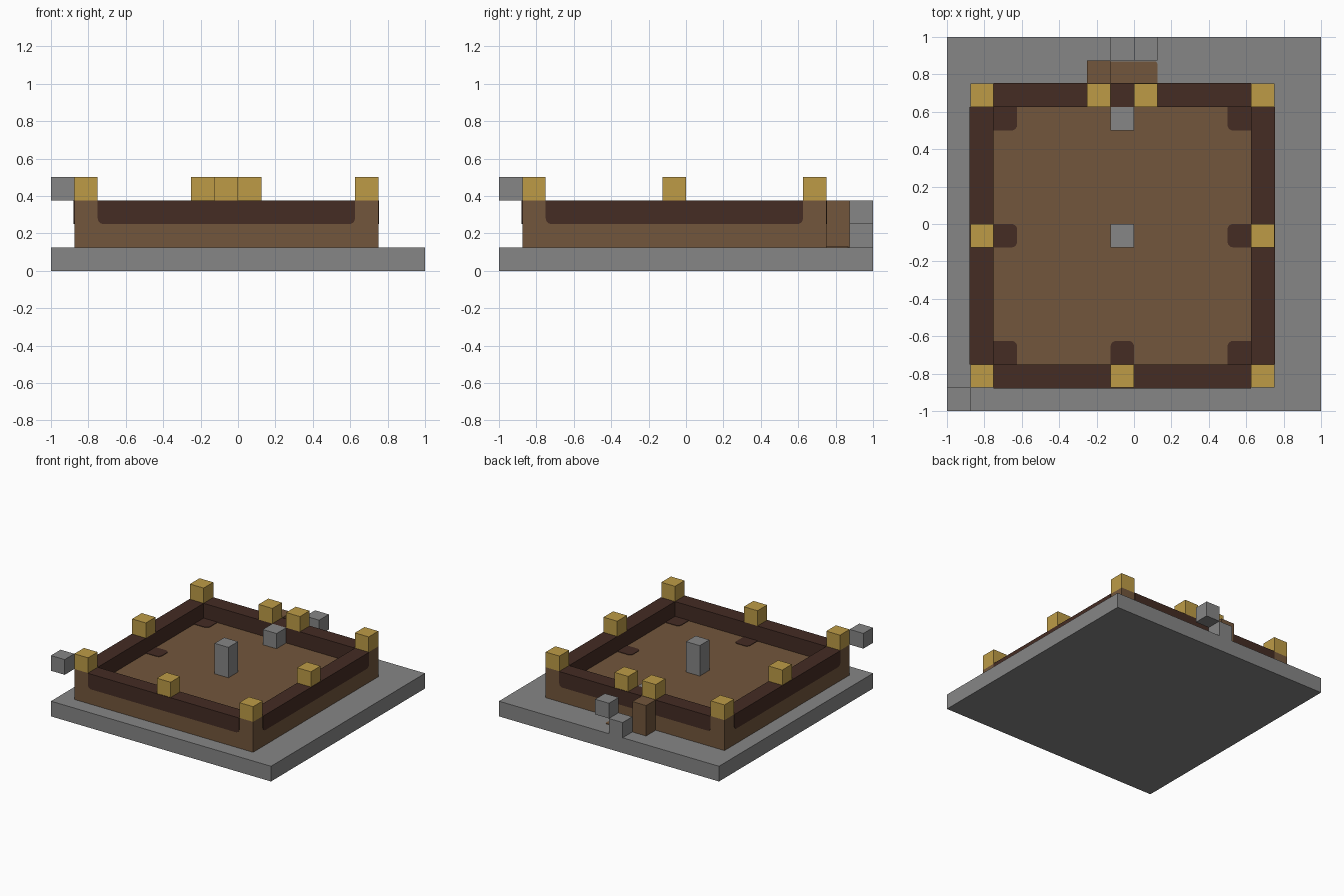
import bpy, bmesh, math
from mathutils import Vector, Matrix

U = 0.125                       # one block
C = Vector((-U / 2, -U / 2, 0))  # middle of the walled pit
THIN = 0.004

if "Cube" in bpy.data.objects:
    bpy.data.objects.remove(bpy.data.objects["Cube"])


def material(name, rgb):
    m = bpy.data.materials.new(name)
    m.use_nodes = True
    m.diffuse_color = (*rgb, 1)
    m.node_tree.nodes["Principled BSDF"].inputs["Base Color"].default_value = (*rgb, 1)
    return m


stone = material("stone grey", (0.24, 0.24, 0.24))
earth = material("earth brown", (0.171, 0.094, 0.045))
dark = material("dark wood", (0.058, 0.025, 0.017))
gold = material("gold", (0.51, 0.33, 0.062))


def finish(name, bm, *mats):
    mesh = bpy.data.meshes.new(name)
    bm.normal_update()
    bm.to_mesh(mesh)
    bm.free()
    for m in mats:
        mesh.materials.append(m)
    ob = bpy.data.objects.new(name, mesh)
    bpy.context.collection.objects.link(ob)
    return ob


def box(name, low, high, mat):
    low, high = Vector(low), Vector(high)
    bm = bmesh.new()
    bmesh.ops.create_cube(bm, size=1)
    for v in bm.verts:
        v.co = (low + high) / 2 + v.co * (high - low)
    return finish(name, bm, mat)


def block(name, x, y, z, mat, tall=1):
    """Grid block whose middle is x, y from the pit middle, in block units."""
    mid = C + Vector((x * U, y * U, 0))
    return box(name, (mid.x - U / 2, mid.y - U / 2, z),
               (mid.x + U / 2, mid.y + U / 2, z + tall * U), mat)


def plate(name, w, h, rounded, radius, matrix, mat):
    """Thin plate in its own xy plane; corners listed in rounded get an arc."""
    bm = bmesh.new()
    pts = []
    for k, (sx, sy) in enumerate([(1, 1), (-1, 1), (-1, -1), (1, -1)]):
        if (sx, sy) not in rounded:
            pts.append((sx * w / 2, sy * h / 2, 0))
            continue
        for s in range(6):
            a = math.pi / 2 * (k + s / 5)
            pts.append((sx * (w / 2 - radius) + radius * math.cos(a),
                        sy * (h / 2 - radius) + radius * math.sin(a), 0))
    face = bm.faces.new([bm.verts.new(p) for p in pts])
    up = bmesh.ops.extrude_face_region(bm, geom=[face])["geom"]
    for v in up:
        if isinstance(v, bmesh.types.BMVert):
            v.co.z += THIN
    bmesh.ops.recalc_face_normals(bm, faces=bm.faces[:])
    ob = finish(name, bm, mat)
    ob.matrix_world = matrix
    return ob


# Base slab and the raised floor inside the wall
box("base_slab", (-1, -1, 0), (1, 1, U), stone)
floor_half = 6.5 * U
box("raised_floor", (C.x - floor_half, C.y - floor_half, U),
    (C.x + floor_half, C.y + floor_half, 2 * U), earth)

# Wall rim: a square ring, dark on top and inside, earth outside
bm = bmesh.new()
rings = []
for half, z in ((6.5, 2), (6.5, 3), (5.5, 3), (5.5, 2)):
    rings.append([bm.verts.new(C + Vector((sx * half * U, sy * half * U, z * U)))
                  for sx, sy in ((1, 1), (-1, 1), (-1, -1), (1, -1))])
for r in range(3):
    for k in range(4):
        n = (k + 1) % 4
        f = bm.faces.new((rings[r][k], rings[r][n], rings[r + 1][n], rings[r + 1][k]))
        f.material_index = 0 if r == 0 else 1
finish("wall_rim", bm, earth, dark)

# Dark band on each outer wall, lower corners rounded
for k, side in enumerate(("front", "left", "back", "right")):
    m = (Matrix.Translation(C) @ Matrix.Rotation(k * math.pi / 2, 4, "Z")
         @ Matrix.Translation((0, -floor_half, 2.5 * U))
         @ Matrix.Rotation(math.pi / 2, 4, "X"))
    plate(side + "_wall_band", 11 * U, U, [(1, -1), (-1, -1)], 0.03, m, dark)

# Dark floor patches and gold blocks around the ring
for i in (-1, 0, 1):
    for j in (-1, 0, 1):
        if i == 0 and j == 0:
            continue
        open_corners = [(sx, sy) for sx in (-1, 1) for sy in (-1, 1)
                        if i in (0, -sx) and j in (0, -sy)]
        spot = Matrix.Translation(C + Vector((i * 5 * U, j * 5 * U, 2 * U)))
        plate("floor_patch", U, U, open_corners, 0.03, spot, dark)
        if (i, j) != (0, 1):
            block("gold_block", i * 6, j * 6, 3 * U, gold)
for x in (-1, 1):
    block("doorway_gold_block", x, 6, 3 * U, gold)

# Stone blocks inside the pit
block("centre_pillar", 0, 0, 2 * U, stone, 2)
block("inner_step", 0, 5, 2 * U, stone)

# Back entrance: post, earth path, step and raised stones
block("entrance_post", -1, 7, U, earth, 2)
plate("entrance_path", 2 * U, 0.12, [(1, 1)], 0.015,
      Matrix.Translation((0, 0.81, U)), earth)
block("outer_step", 0, 8, U, stone)
block("raised_stone", 1, 8, 2 * U, stone)
block("corner_stone", -7, -7, 3 * U, stone)
